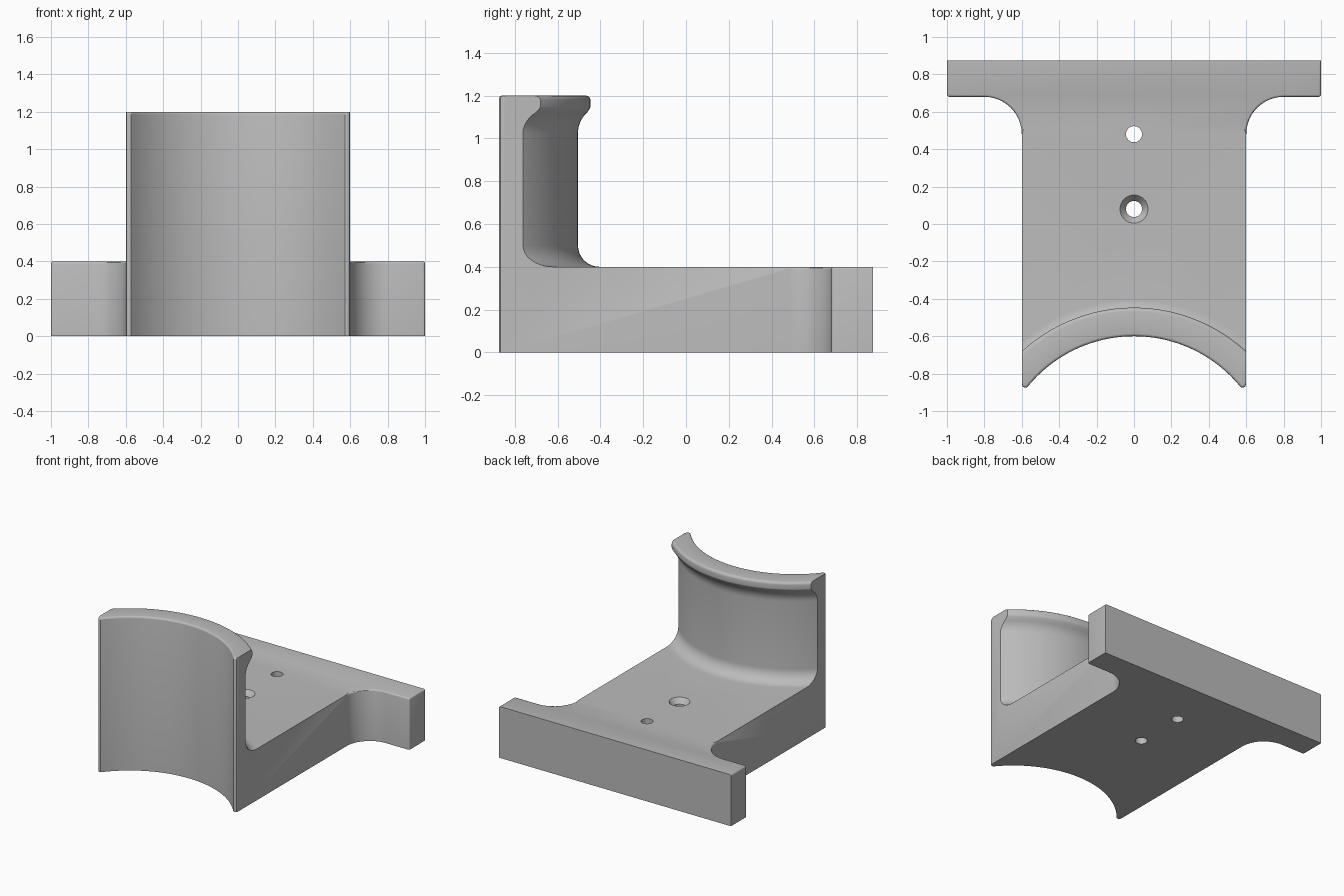
import bpy, bmesh
from math import sin, cos, pi, sqrt

cube = bpy.data.objects.get("Cube")
if cube:
    bpy.data.objects.remove(cube)

grey = bpy.data.materials.new("plain grey")
grey.use_nodes = True
grey.diffuse_color = (0.5, 0.5, 0.5, 1)
grey.node_tree.nodes["Principled BSDF"].inputs["Base Color"].default_value = (0.5, 0.5, 0.5, 1)

AXIS_Y, R_FRONT = -1.333, 0.733      # axis and radius of the cradle
HALF, HEIGHT, BASE = 0.6, 1.2, 0.4   # half width, wall height, base height


def arc(cx, cz, r, a0, a1, n):
    """Points on an arc, angles in degrees."""
    angles = [(a0 + (a1 - a0) * i / n) * pi / 180 for i in range(n + 1)]
    return [(cx + r * cos(a), cz + r * sin(a)) for a in angles]


def front_y(x, d):
    """Concave front face with rounded tips, moved back by d."""
    y = AXIS_Y + sqrt((R_FRONT + d) ** 2 - x * x)
    if abs(x) > 0.56:
        tip = -0.855 - sqrt(max(0, 0.02 ** 2 - (abs(x) - 0.58) ** 2)) + d
        y = max(y, tip)
    return y


# Columns across the width, closer together at the tips
tips = [0.565, 0.572, 0.58, 0.588, 0.595, HALF]
xs = [-t for t in reversed(tips)] + [0.56 * i / 24 for i in range(-24, 25)] + tips

# Wall section: front with rounded top edge, then the lip, back and foot fillet
front = [(0, 0)] + arc(0.015, HEIGHT - 0.015, 0.015, 180, 90, 4)
back = arc(0.866, HEIGHT - 0.02, 0.02, 90, 0, 4)
back += arc(0.866, 1.15, 0.02, 0, -40, 3)
back += arc(0.958, 1.025, 0.13, 132, 180, 7)
back += arc(0.928, BASE + 0.1, 0.1, 180, 270, 8)

bm = bmesh.new()
rows = [[bm.verts.new((x, front_y(x, d), z)) for x in xs] for d, z in front]
rows += [[bm.verts.new((x, AXIS_Y + sqrt(r * r - x * x), z)) for x in xs] for r, z in back]
for lower, upper in zip(rows, rows[1:]):
    for i in range(len(xs) - 1):
        bm.faces.new((lower[i], lower[i + 1], upper[i + 1], upper[i]))

# Base outline: inner corner fillets and the cross bar at the back
right = arc(0.8, 0.48, 0.2, 180, 90, 12) + [(1, 0.68), (1, 0.875)]
outline = right + [(-x, y) for x, y in reversed(right)]
top = [bm.verts.new((x, y, BASE)) for x, y in outline]
bottom = [bm.verts.new((x, y, 0)) for x, y in outline]
bm.faces.new(rows[-1] + top)
bm.faces.new(rows[0] + bottom)
for i in range(len(outline) - 1):
    bm.faces.new((top[i], top[i + 1], bottom[i + 1], bottom[i]))

# Flat sides
bm.faces.new([r[-1] for r in rows] + [top[0], bottom[0]])
bm.faces.new([r[0] for r in rows] + [top[-1], bottom[-1]])
bmesh.ops.recalc_face_normals(bm, faces=bm.faces[:])

# Soft edges on the cross bar
n = len(right)
soft = [bm.edges.get((top[i], top[i + 1])) for i in range(len(top) - 1) if i != n - 1]
soft += [bm.edges.get((top[i], bottom[i])) for i in (n - 2, n + 1)]
bmesh.ops.bevel(bm, geom=soft, offset=0.012, segments=3, profile=0.5,
                affect='EDGES', clamp_overlap=True)
bmesh.ops.recalc_face_normals(bm, faces=bm.faces[:])

mesh = bpy.data.meshes.new("cradle_bracket")
bm.to_mesh(mesh)
bm.free()
bracket = bpy.data.objects.new("cradle_bracket", mesh)
bpy.context.collection.objects.link(bracket)
mesh.materials.append(grey)


def drill(name, y, section):
    """Cut a round hole whose section is a list of (radius, z)."""
    cut = bmesh.new()
    sides = 40
    rings = [[cut.verts.new((r * cos(2 * pi * i / sides), y + r * sin(2 * pi * i / sides), z))
              for i in range(sides)] for r, z in section]
    for a, b in zip(rings, rings[1:]):
        for i in range(sides):
            j = (i + 1) % sides
            cut.faces.new((a[i], a[j], b[j], b[i]))
    cut.faces.new(rings[0])
    cut.faces.new(rings[-1])
    bmesh.ops.recalc_face_normals(cut, faces=cut.faces[:])
    data = bpy.data.meshes.new(name)
    cut.to_mesh(data)
    cut.free()
    data.materials.append(grey)
    cutter = bpy.data.objects.new(name, data)
    cutter.hide_render = True
    bpy.context.collection.objects.link(cutter)
    mod = bracket.modifiers.new(name, 'BOOLEAN')
    mod.operation, mod.solver, mod.object = 'DIFFERENCE', 'EXACT', cutter
    bpy.ops.object.modifier_apply(modifier=name)
    bpy.data.objects.remove(cutter)


bpy.context.view_layer.objects.active = bracket
bracket.select_set(True)
drill("plain_hole", 0.48, [(0.043, -0.1), (0.043, 0.5)])
drill("countersunk_hole", 0.08, [(0.043, -0.1), (0.043, 0.36), (0.075, BASE), (0.075, 0.5)])
bpy.ops.object.shade_smooth_by_angle(angle=pi / 6)
